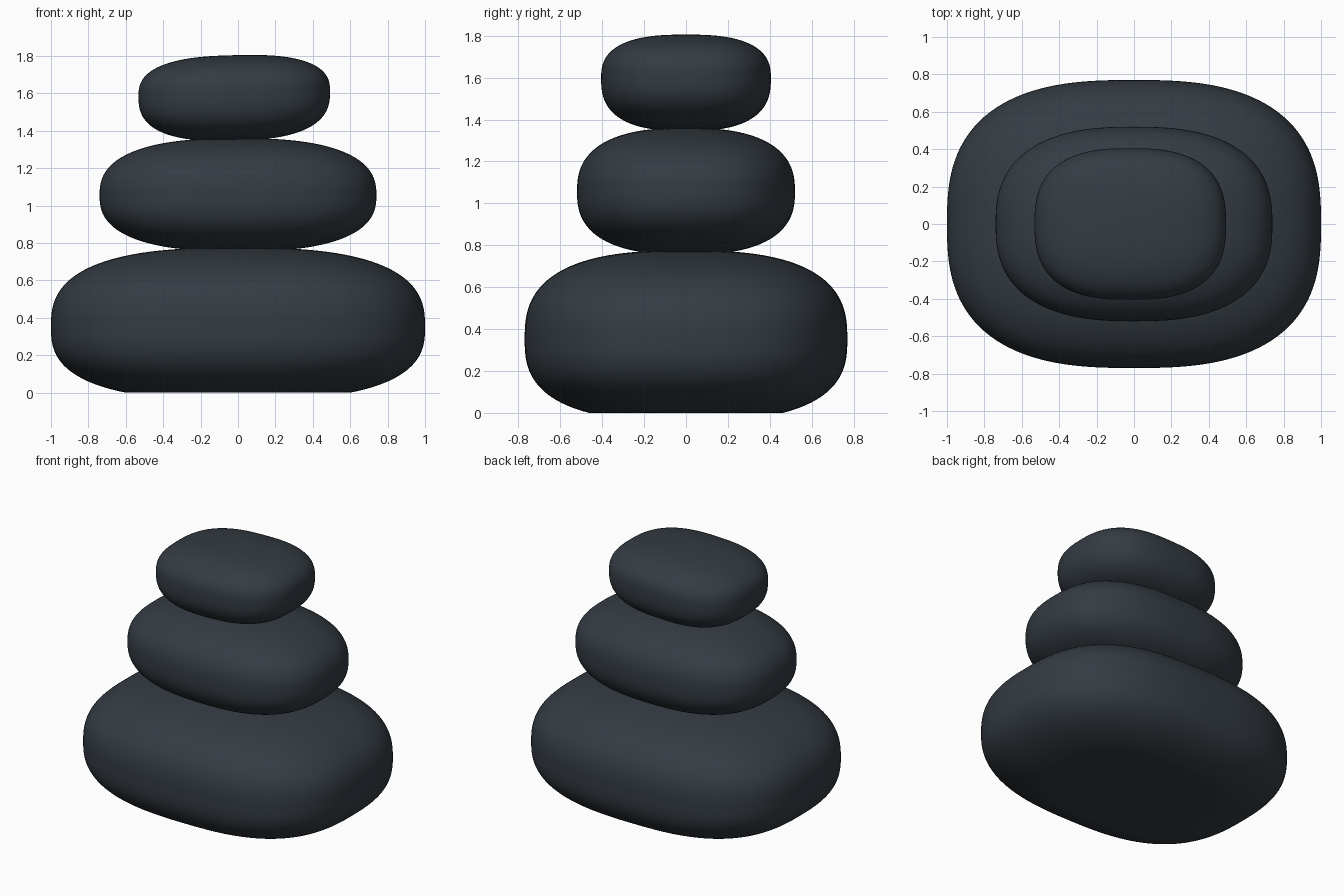
import bpy, bmesh, math

if "Cube" in bpy.data.objects:
    bpy.data.objects.remove(bpy.data.objects["Cube"])

slate = bpy.data.materials.new("dark_slate")
slate.diffuse_color = (0.034, 0.044, 0.055, 1)
slate.use_nodes = True
slate.node_tree.nodes["Principled BSDF"].inputs["Base Color"].default_value = slate.diffuse_color


def stone(name, centre, half, up, down, floor, n, tilt=0.0):
    """Rounded pebble: a fine cube pushed onto a superellipsoid, flattened where it rests."""
    bm = bmesh.new()
    bmesh.ops.create_cube(bm, size=2)
    bmesh.ops.subdivide_edges(bm, edges=bm.edges[:], cuts=39, use_grid_fill=True)
    for v in bm.verts:
        p = [math.tan(c * math.pi / 4) for c in v.co]
        r = sum(abs(c) ** n for c in p) ** (1 / n)
        x, y, z = (c / r for c in p)
        x, y = x * half[0], y * half[1]
        z = z * (up if z > 0 else down) + tilt * x
        v.co = (centre[0] + x, centre[1] + y, max(centre[2] + z, floor))
    for f in bm.faces:
        f.smooth = True
    bm.normal_update()
    mesh = bpy.data.meshes.new(name)
    bm.to_mesh(mesh)
    bm.free()
    mesh.materials.append(slate)
    obj = bpy.data.objects.new(name, mesh)
    bpy.context.collection.objects.link(obj)
    return obj


# Three stacked stones, largest at the base
stone("bottom_stone", (0, 0, 0.35), (1.0, 0.77), 0.425, 0.39, 0.0, 2.7)
stone("middle_stone", (0, 0, 1.055), (0.74, 0.52), 0.305, 0.30, 0.768, 2.55)
stone("top_stone", (-0.02, 0, 1.597), (0.512, 0.405), 0.207, 0.25, 1.352, 2.65, 0.025)
